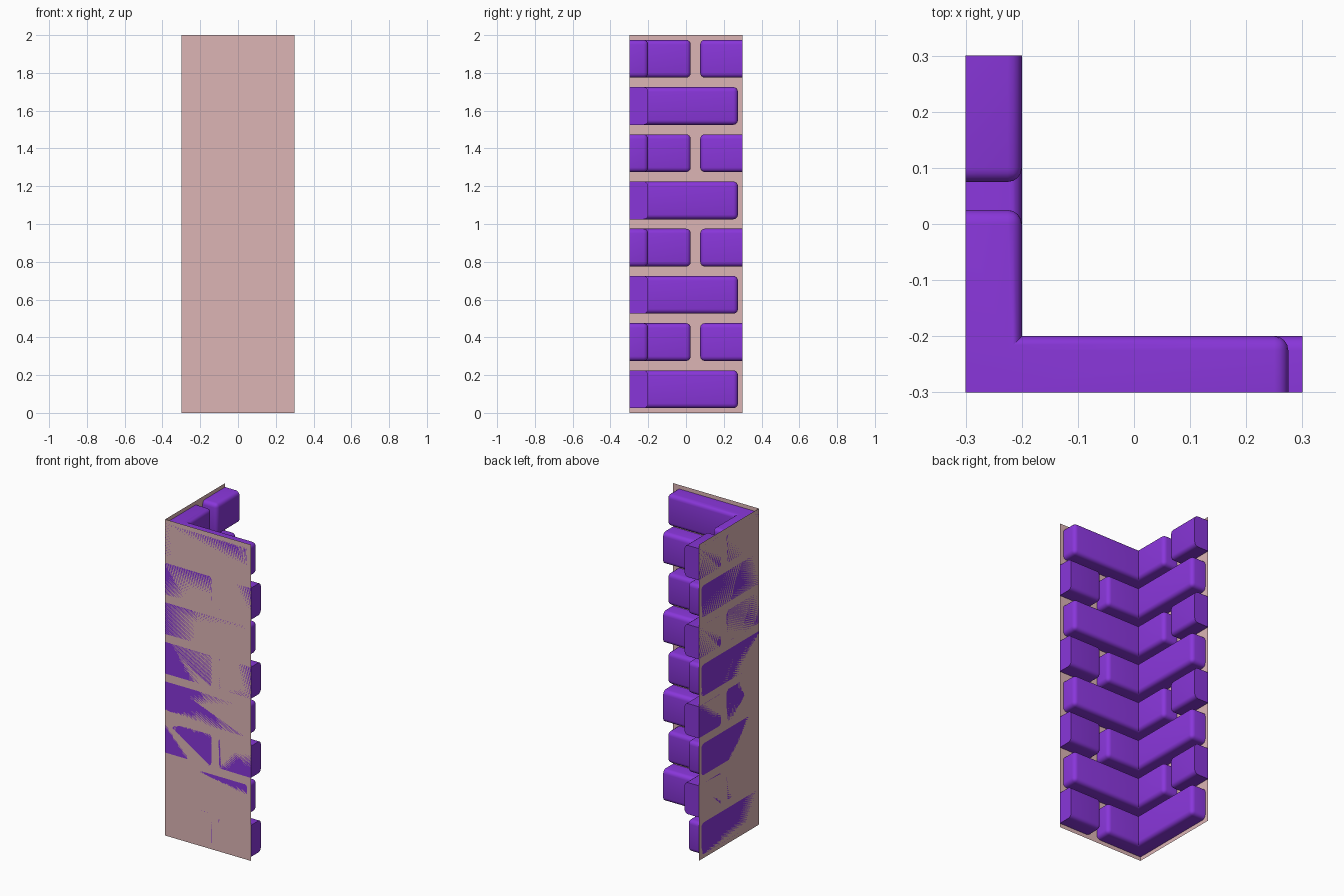
import bpy, bmesh

if "Cube" in bpy.data.objects:
    bpy.data.objects.remove(bpy.data.objects["Cube"])

W, D, H = 0.3, 0.1, 2.0        # half width of wall, brick depth, height
ROWS, GAP, R = 8, 0.025, 0.025  # courses, half joint, edge rounding


def material(name, color):
    m = bpy.data.materials.new(name)
    m.diffuse_color = (*color, 1)
    m.use_nodes = True
    m.node_tree.nodes["Principled BSDF"].inputs["Base Color"].default_value = m.diffuse_color
    return m


BRICK = material("brick_purple", (0.25, 0.037, 0.70))
MORTAR = material("mortar_pink", (0.72, 0.46, 0.46))


def to_object(bm, name, mat):
    me = bpy.data.meshes.new(name)
    bm.to_mesh(me)
    bm.free()
    me.materials.append(mat)
    ob = bpy.data.objects.new(name, me)
    bpy.context.collection.objects.link(ob)
    return ob


def brick(name, outline, z0, z1):
    """Extrude an outline and round every edge that is not on a wall, cut end or inner corner."""
    bm = bmesh.new()
    face = bm.faces.new([bm.verts.new((x, y, z0)) for x, y in outline])
    top = bmesh.ops.extrude_face_region(bm, geom=[face])["geom"]
    for v in top:
        if isinstance(v, bmesh.types.BMVert):
            v.co.z = z1
    bmesh.ops.recalc_face_normals(bm, faces=bm.faces[:])

    def flat(e):
        a, b = e.verts[0].co, e.verts[1].co
        on_border = any(abs(abs(a[i]) - W) < 1e-5 and abs(a[i] - b[i]) < 1e-5 for i in (0, 1))
        inner = all(abs(c[i] + W - D) < 1e-5 for c in (a, b) for i in (0, 1))
        return on_border or inner

    bmesh.ops.bevel(bm, geom=[e for e in bm.edges if not flat(e)], offset=R,
                    segments=4, profile=0.5, affect='EDGES')
    ob = to_object(bm, name, BRICK)
    bpy.context.view_layer.objects.active = ob
    ob.select_set(True)
    bpy.ops.object.shade_smooth_by_angle(angle=0.6)
    ob.select_set(False)


def sheet(name, pts):
    bm = bmesh.new()
    bm.faces.new([bm.verts.new(p) for p in pts])
    to_object(bm, name, MORTAR)


# Mortar backing on the two walls
sheet("front_mortar", [(-W, -W, 0), (W, -W, 0), (W, -W, H), (-W, -W, H)])
sheet("side_mortar", [(-W, W, 0), (-W, -W, 0), (-W, -W, H), (-W, W, H)])

# Alternating courses: an L-shaped corner brick plus a cut brick on the short arm's wall
LONG, SHORT, CUT = 0.275, 0.025, 0.075
I = -W + D
for r in range(ROWS):
    z0 = r * H / ROWS + GAP
    z1 = (r + 1) * H / ROWS - GAP
    ex, ey = (LONG, SHORT) if r % 2 else (SHORT, LONG)
    brick(f"corner_brick_{r}", [(-W, -W), (ex, -W), (ex, I), (I, I), (I, ey), (-W, ey)], z0, z1)
    cut = [(CUT, -W), (W, -W), (W, I), (CUT, I)]
    if r % 2:
        cut = [(y, x) for x, y in cut][::-1]
    brick(f"cut_brick_{r}", cut, z0, z1)
